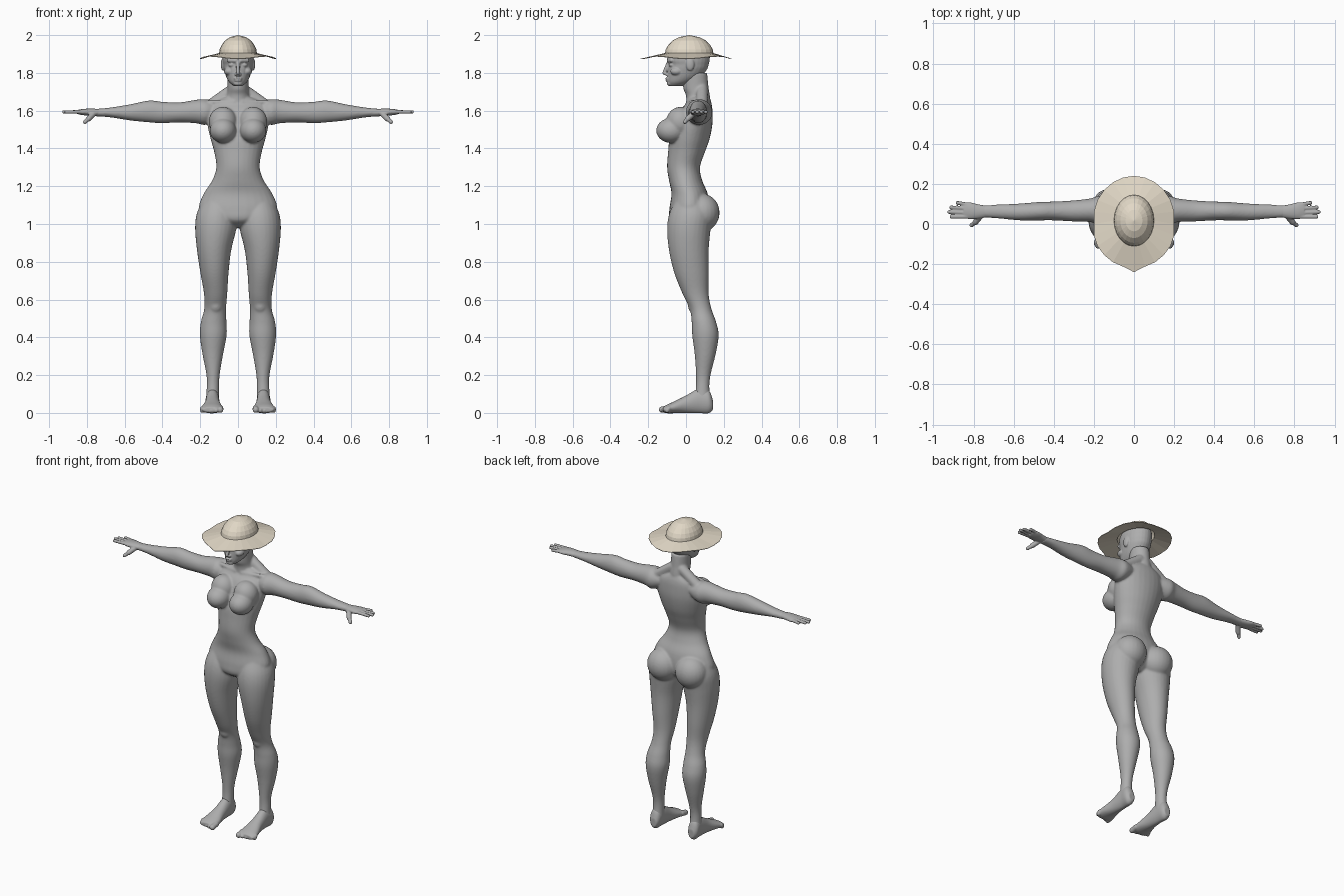
import bpy
import bmesh
from math import cos, sin, pi
from mathutils import Vector, Matrix

if "Cube" in bpy.data.objects:
    bpy.data.objects.remove(bpy.data.objects["Cube"], do_unlink=True)


def make_material(name, colour):
    mat = bpy.data.materials.new(name)
    mat.use_nodes = True
    mat.diffuse_color = colour
    mat.node_tree.nodes["Principled BSDF"].inputs["Base Color"].default_value = colour
    return mat


skin_grey = make_material("skin grey", (0.42, 0.42, 0.42, 1))
straw_beige = make_material("straw beige", (0.76, 0.69, 0.57, 1))


def spline(a, b, c, d, t):
    """Smooth blend from b to c."""
    return b + (c - a) * t / 2 + (a - b * 2.5 + c * 2 - d / 2) * t**2 + ((b - c) * 1.5 + (d - a) / 2) * t**3


def loft(bm, axis, rows, sides=28, steps=5):
    """Skin of ellipses along an axis; a row is position, then low and high of the other two axes."""
    rows = [Vector(r) for r in rows]
    padded = [rows[0]] + rows + [rows[-1]]
    stations = [spline(*padded[i:i + 4], s / steps) for i in range(len(rows) - 1) for s in range(steps)]
    stations.append(rows[-1])
    others = [k for k in range(3) if k != axis]
    rings = []
    for at, a0, a1, b0, b1 in stations:
        ring = []
        for k in range(sides):
            angle = 2 * pi * k / sides
            co = Vector()
            co[axis] = at
            co[others[0]] = (a0 + a1) / 2 + (a1 - a0) / 2 * cos(angle)
            co[others[1]] = (b0 + b1) / 2 + (b1 - b0) / 2 * sin(angle)
            ring.append(bm.verts.new(co))
        rings.append(ring)
    for low, high in zip(rings, rings[1:]):
        for k in range(sides):
            n = (k + 1) % sides
            bm.faces.new((low[k], low[n], high[n], high[k]))
    bm.faces.new(rings[0])
    bm.faces.new(rings[-1])


def central(rows):
    """Rows of position, half width, front and back become symmetric loft rows."""
    return [(z, -w, w, front, back) for z, w, front, back in rows]


def blob(bm, centre, radii):
    matrix = Matrix.Translation(centre) @ Matrix.Diagonal((*radii, 1))
    bmesh.ops.create_uvsphere(bm, u_segments=24, v_segments=16, radius=1, matrix=matrix)


def capsule(bm, start, end, radius):
    start, end = Vector(start), Vector(end)
    way = end - start
    verts = bmesh.ops.create_uvsphere(bm, u_segments=16, v_segments=11, radius=radius)["verts"]
    for v in verts:
        if v.co.z > 0:
            v.co.z += way.length
    turn = Matrix.Translation(start) @ way.to_track_quat("Z", "Y").to_matrix().to_4x4()
    bmesh.ops.transform(bm, matrix=turn, verts=verts)


def mirror(bm):
    copy = bmesh.ops.duplicate(bm, geom=bm.verts[:] + bm.edges[:] + bm.faces[:])["geom"]
    for v in copy:
        if isinstance(v, bmesh.types.BMVert):
            v.co.x = -v.co.x


def finish(bm, name, material):
    bmesh.ops.recalc_face_normals(bm, faces=bm.faces[:])
    mesh = bpy.data.meshes.new(name)
    bm.to_mesh(mesh)
    bm.free()
    mesh.materials.append(material)
    obj = bpy.data.objects.new(name, mesh)
    bpy.context.scene.collection.objects.link(obj)
    return obj


def fuse(bm, name, voxel, rounds):
    """Melt overlapping pieces into one smooth skin."""
    obj = finish(bm, name, skin_grey)
    remesh = obj.modifiers.new("Fuse", "REMESH")
    remesh.mode = "VOXEL"
    remesh.voxel_size = voxel
    remesh.use_smooth_shade = True
    smooth = obj.modifiers.new("Soften", "SMOOTH")
    smooth.factor = 0.5
    smooth.iterations = rounds


# Body: legs, arms, chest and seat on one side, then mirrored
body = bmesh.new()
loft(body, 2, [
    (1.12, .19, .02, -.06, .12), (1.05, .22, .005, -.09, .14), (.97, .227, .01, -.1, .13),
    (.86, .217, .036, -.09, .12), (.74, .199, .05, -.062, .12), (.63, .18, .057, -.018, .12),
    (.55, .179, .063, .02, .135), (.48, .197, .061, .03, .16), (.41, .202, .06, .033, .173),
    (.31, .188, .079, .046, .157), (.2, .167, .097, .053, .13), (.13, .166, .1, .052, .124),
    (.06, .17, .1, .04, .135)])
loft(body, 0, [
    (.1, .03, .12, 1.56, 1.64), (.17, .0, .14, 1.525, 1.66), (.22, .01, .127, 1.533, 1.658),
    (.31, .013, .117, 1.538, 1.644), (.4, .018, .112, 1.534, 1.647), (.47, .018, .11, 1.538, 1.654),
    (.57, .018, .102, 1.548, 1.634), (.68, .028, .097, 1.565, 1.616), (.76, .033, .092, 1.57, 1.609)])
blob(body, (.08, -.078, 1.495), (.07, .08, .066))
blob(body, (.08, -.03, 1.54), (.075, .075, .08))
blob(body, (.1, .085, 1.06), (.1, .093, .1))
blob(body, (.118, .045, .57), (.037, .035, .045))
capsule(body, (.03, .085, 1.71), (.14, .085, 1.632), .032)
capsule(body, (.02, .01, 1.645), (.15, .04, 1.645), .012)
mirror(body)

# Torso and neck
loft(body, 2, central([
    (1.67, .08, .01, .125), (1.64, .14, .0, .135), (1.6, .165, -.03, .14), (1.53, .163, -.06, .14),
    (1.45, .145, -.087, .125), (1.38, .126, -.095, .1), (1.3, .115, -.1, .074), (1.23, .137, -.09, .086),
    (1.16, .182, -.077, .115), (1.08, .207, -.088, .125), (1.02, .15, -.085, .11), (.98, .03, -.03, .06)]))
loft(body, 2, central([
    (1.6, .075, .0, .13), (1.68, .06, .0, .126), (1.72, .055, -.015, .12), (1.8, .056, -.02, .112)]))
fuse(body, "body", 0.006, 8)

# Hands: palm, four fingers and thumb
hands = bmesh.new()
loft(hands, 0, [
    (.73, .034, .09, 1.571, 1.609), (.78, .026, .099, 1.573, 1.611),
    (.82, .024, .109, 1.576, 1.609), (.85, .032, .107, 1.582, 1.604)])
for root_y, tip_x, tip_y in ((.097, .88, .106), (.077, .912, .083), (.056, .922, .06), (.036, .91, .036)):
    capsule(hands, (.83, root_y, 1.594), (tip_x, tip_y, 1.593), .0095)
capsule(hands, (.76, .045, 1.588), (.79, .01, 1.558), .015)
capsule(hands, (.79, .01, 1.558), (.81, -.006, 1.54), .011)
mirror(hands)
fuse(hands, "hands", 0.004, 3)

# Feet: heel to ball, then five toes
feet = bmesh.new()
loft(feet, 1, [
    (.142, .115, .155, .015, .07), (.12, .103, .171, -.002, .12), (.07, .1, .17, -.002, .13),
    (.0, .095, .175, -.002, .092), (-.06, .084, .19, -.002, .062), (-.1, .08, .198, -.002, .044),
    (-.122, .09, .188, .004, .03)])
for toe in range(5):
    x = .094 + .0235 * toe
    radius = .017 if toe == 0 else .0125
    capsule(feet, (x, -.09, .024), (x, -.127 + .007 * toe, radius), radius)
mirror(feet)
fuse(feet, "feet", 0.004, 4)

# Head: paired features first, then skull, nose, lips and chin
head = bmesh.new()
blob(head, (.033, -.075, 1.842), (.018, .016, .011))
capsule(head, (.014, -.092, 1.864), (.05, -.076, 1.866), .01)
blob(head, (.048, -.05, 1.808), (.026, .033, .022))
blob(head, (.08, .022, 1.845), (.011, .022, .034))
blob(head, (.01, -.102, 1.792), (.009, .011, .007))
mirror(head)
loft(head, 2, central([
    (1.73, .022, -.087, -.02), (1.75, .046, -.098, .03), (1.78, .063, -.099, .08),
    (1.82, .075, -.096, .112), (1.845, .079, -.092, .12), (1.87, .082, -.1, .125),
    (1.92, .079, -.09, .125), (1.955, .045, -.05, .08)]))
capsule(head, (0, -.095, 1.85), (0, -.115, 1.8), .01)
blob(head, (0, -.098, 1.771), (.023, .011, .006))
blob(head, (0, -.096, 1.76), (.02, .012, .007))
blob(head, (0, -.083, 1.744), (.024, .019, .014))
fuse(head, "head", 0.004, 3)

# Sun hat: wavy brim with a pointed front, and a faceted dome
hat = bmesh.new()
segments = 24


def hat_ring(point):
    return [hat.verts.new(point(2 * pi * k / segments)) for k in range(segments)]


def brim_edge(angle):
    x = max(-.2, min(.2, .21 * sin(angle)))
    y = cos(angle) * (.24 if cos(angle) > 0 else .22)
    if cos(angle) < -.99:
        y -= .02
    return x, y, 1.875 + .007 * (1 - cos(4 * angle))


rings = [hat_ring(brim_edge)]
for height, size in ((1.905, 1), (1.925, .97), (1.947, .87), (1.972, .68), (1.989, .42)):
    rings.append(hat_ring(lambda a: (.1 * size * sin(a), .017 + .128 * size * cos(a), height)))
crown = hat.verts.new((0, .017, 2))
for k in range(segments):
    n = (k + 1) % segments
    for low, high in zip(rings, rings[1:]):
        hat.faces.new((low[k], low[n], high[n], high[k]))
    hat.faces.new((rings[-1][k], rings[-1][n], crown))
hat_object = finish(hat, "sun_hat", straw_beige)
thickness = hat_object.modifiers.new("Thickness", "SOLIDIFY")
thickness.thickness = 0.003
